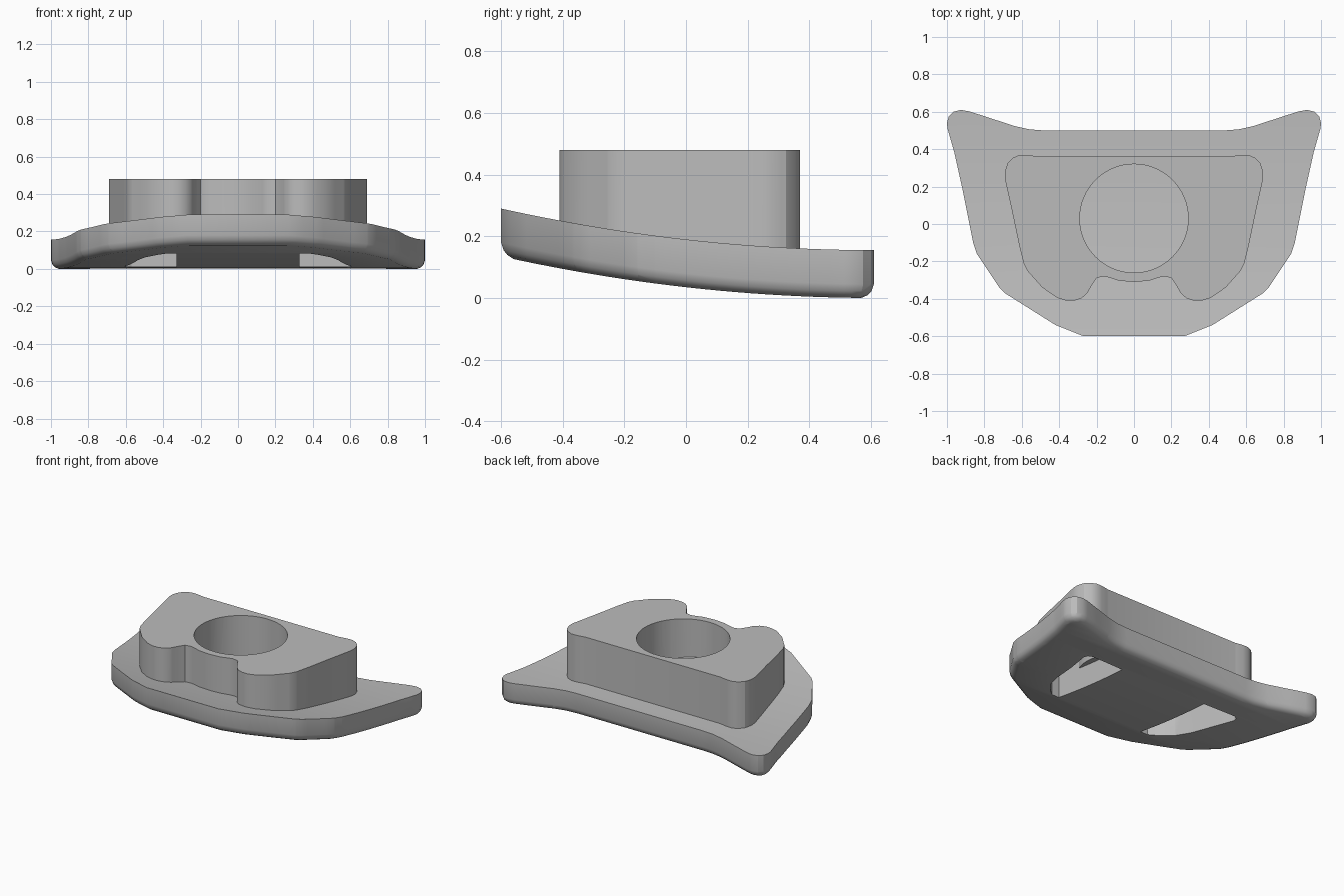
import bpy, bmesh, math
from mathutils import Vector

if "Cube" in bpy.data.objects:
    bpy.data.objects.remove(bpy.data.objects["Cube"])

grey = bpy.data.materials.new("plain grey")
grey.use_nodes = True
grey.diffuse_color = (0.5, 0.5, 0.5, 1)
grey.node_tree.nodes["Principled BSDF"].inputs["Base Color"].default_value = grey.diffuse_color

THICK, TOP, CEILING = 0.155, 0.48, 0.40
HOLE_Y, HOLE_R, WALL = 0.03, 0.29, 0.08


def sweep(y):
    """Height of the curved plate top."""
    return THICK + 0.0907 * (0.62 - y) ** 2


def mirrored(half):
    return half + [(-x, y) for x, y in reversed(half) if x > 0]


def inset(pts, d):
    """Move a counter-clockwise outline inwards by d."""
    out = []
    for i, p in enumerate(pts):
        p, a, b = Vector(p), Vector(pts[i - 1]), Vector(pts[(i + 1) % len(pts)])
        n1 = Vector((a.y - p.y, p.x - a.x)).normalized()
        n2 = Vector((p.y - b.y, b.x - p.x)).normalized()
        n = (n1 + n2) / (1 + n1.dot(n2))
        out.append((p.x + n.x * d, p.y + n.y * d))
    return out


def prism(name, outline, rings, bend):
    """Stack rings of (inset, height); bend(y, z) sets the final height."""
    bm = bmesh.new()
    loops = [[bm.verts.new((x, y, z)) for x, y in inset(outline, d)] for d, z in rings]
    n = len(outline)
    bm.faces.new(loops[0][::-1])
    bm.faces.new(loops[-1])
    for lo, hi in zip(loops, loops[1:]):
        for i in range(n):
            j = (i + 1) % n
            bm.faces.new((lo[i], lo[j], hi[j], hi[i]))
    if bend:
        for k in range(-11, 12):
            bmesh.ops.bisect_plane(bm, geom=bm.verts[:] + bm.edges[:] + bm.faces[:],
                                   plane_co=(0, k * 0.0517, 0), plane_no=(0, 1, 0))
        for v in bm.verts:
            v.co.z = bend(v.co.y, v.co.z)
        bmesh.ops.triangulate(bm, faces=bm.faces[:])
    bmesh.ops.recalc_face_normals(bm, faces=bm.faces[:])
    me = bpy.data.meshes.new(name)
    bm.to_mesh(me)
    bm.free()
    ob = bpy.data.objects.new(name, me)
    bpy.context.collection.objects.link(ob)
    me.materials.append(grey)
    return ob


def activate(ob):
    bpy.ops.object.select_all(action="DESELECT")
    ob.select_set(True)
    bpy.context.view_layer.objects.active = ob


def cut(ob, cutter):
    mod = ob.modifiers.new("cut", "BOOLEAN")
    mod.operation, mod.solver, mod.object = "DIFFERENCE", "EXACT", cutter
    activate(ob)
    bpy.ops.object.modifier_apply(modifier=mod.name)


def cylinder(name, r, z0, z1):
    circle = [(r * math.cos(math.tau * i / 64), HOLE_Y + r * math.sin(math.tau * i / 64))
              for i in range(64)]
    return prism(name, circle, [(0, z0), (0, z1)], None)


# Curved base plate with a rounded lower edge
plate_half = [(.27, -.6), (.42, -.54), (.69, -.37), (.72, -.34), (.84, -.16), (.86, -.1),
              (.92, .2), (.96, .38), (.997, .51), (1, .54), (.99, .575), (.965, .6),
              (.925, .61), (.88, .602), (.75, .56), (.64, .524), (.56, .506), (.48, .5)]
plate = prism("base_plate", mirrored(plate_half),
              [(.04, 0), (.02, .009), (.008, .022), (0, .045), (0, THICK)],
              lambda y, z: sweep(y) - THICK + z)

# Raised boss standing on the plate
boss_half = [(0, -.31), (.08, -.303), (.13, -.287), (.16, -.28), (.2, -.288), (.225, -.325),
             (.25, -.37), (.28, -.397), (.32, -.41), (.36, -.41), (.41, -.395), (.49, -.34),
             (.57, -.25), (.59, -.21), (.61, -.13), (.65, .06), (.69, .24), (.69, .28),
             (.675, .325), (.645, .355), (.61, .37), (.57, .37), (.51, .36)]
boss = prism("raised_boss", mirrored(boss_half), [(0, 0), (0, 1)],
             lambda y, z: TOP if z > 0.5 else sweep(y) - 0.003)

# Round socket in the boss
bore = cylinder("bore_cutter", HOLE_R, -0.2, 0.7)
cut(boss, bore)

# Hollow pockets on both sides, leaving a sleeve around the socket
sleeve = cylinder("sleeve_cutter", HOLE_R + WALL, -0.3, 0.8)
pocket_half = [(.33, -.33), (.385, -.33), (.43, -.29), (.5, -.2), (.535, -.1), (.57, .08),
               (.608, .24), (.6, .27), (.57, .285), (.33, .28)]
helpers = [bore, sleeve]
for side in (1, -1):
    outline = [(side * x, y) for x, y in pocket_half][::side]
    pocket = prism("pocket_cutter", outline, [(0, -0.1), (0, CEILING)], None)
    cut(plate, pocket)
    cut(pocket, sleeve)
    cut(boss, pocket)
    helpers.append(pocket)
for ob in helpers:
    bpy.data.objects.remove(ob)

for ob in (plate, boss):
    activate(ob)
    bpy.ops.object.shade_smooth_by_angle(angle=math.radians(25))
